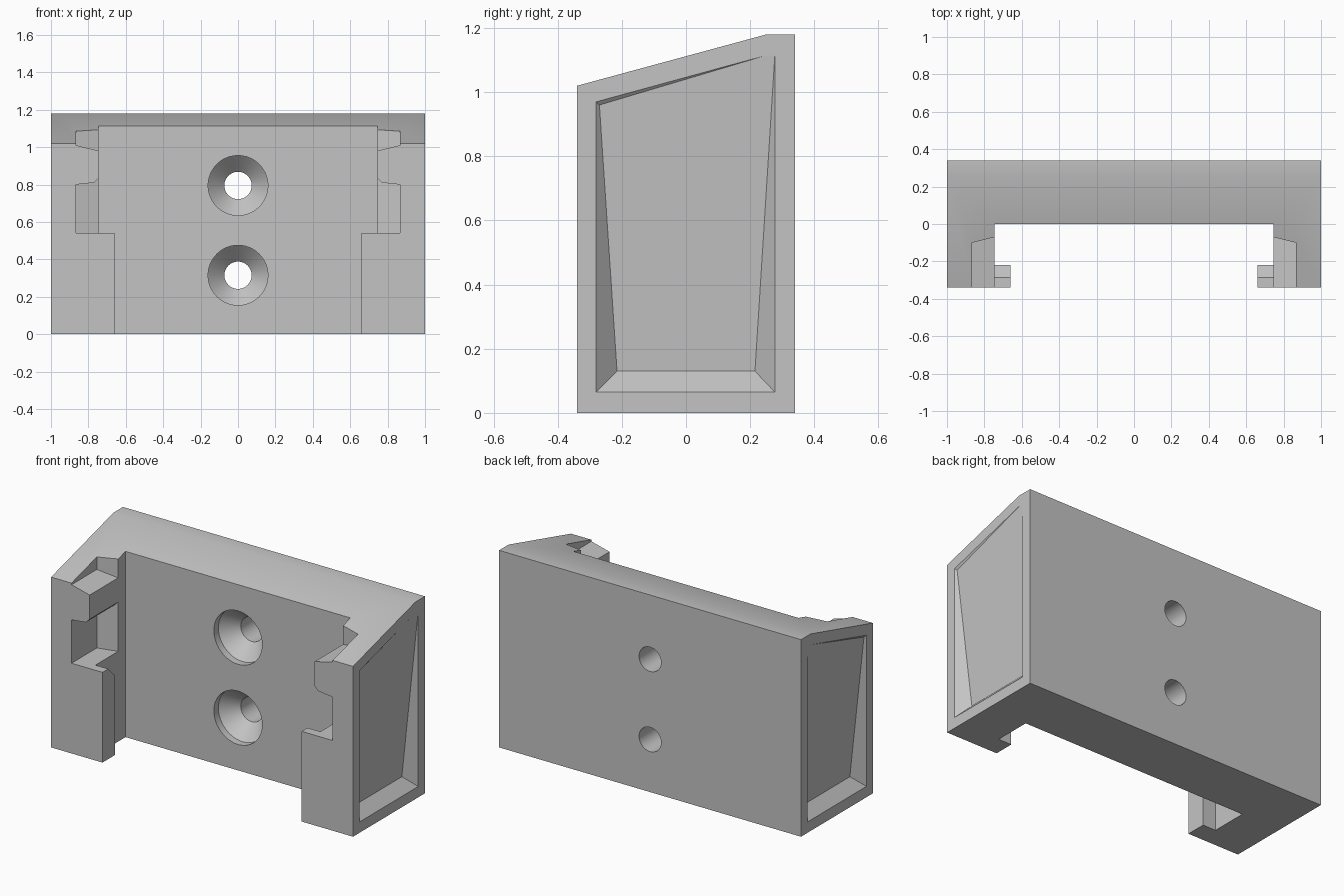
import bpy, bmesh, math
from mathutils import Vector

cube = bpy.data.objects.get("Cube")
if cube:
    bpy.data.objects.remove(cube)

gray = bpy.data.materials.new("plain gray")
gray.use_nodes = True
color = (0.55, 0.55, 0.55, 1)
gray.diffuse_color = color
gray.node_tree.nodes["Principled BSDF"].inputs["Base Color"].default_value = color


def make_object(name, bm):
    bmesh.ops.recalc_face_normals(bm, faces=bm.faces)
    mesh = bpy.data.meshes.new(name)
    bm.to_mesh(mesh)
    bm.free()
    obj = bpy.data.objects.new(name, mesh)
    bpy.context.collection.objects.link(obj)
    mesh.materials.append(gray)
    return obj


def prism(name, place, profile, start, end):
    """Extrude a 2D profile; place(a, b, t) maps it into space."""
    bm = bmesh.new()
    rings = [[bm.verts.new(place(a, b, t)) for a, b in profile] for t in (start, end)]
    bm.faces.new(rings[0])
    bm.faces.new(rings[1])
    n = len(profile)
    for i in range(n):
        j = (i + 1) % n
        bm.faces.new((rings[0][i], rings[0][j], rings[1][j], rings[1][i]))
    return make_object(name, bm)


def along_x(y, z, t):
    return (t, y, z)


def along_z(x, y, t):
    return (x, y, t)


# Main block with sloped top
body = prism("bracket_body", along_x,
             [(-.34, 0), (.34, 0), (.34, 1.18), (.25, 1.18), (-.34, 1.02)], -1, 1)
cutters = []

# Vertical channel that leaves a lip on each arm
half = [(.66, -.5), (.66, -.22), (.745, -.22), (.745, 0)]
cutters.append(prism("channel_cutter", along_z,
                     half + [(-x, y) for x, y in reversed(half)], -.1, 1.4))

# Space above the lips, with chamfered lip ends
cutters.append(prism("lip_end_cutter", along_x,
                     [(-.5, .54), (-.285, .54), (-.22, .475), (-.1, .475),
                      (-.1, 1.4), (-.5, 1.4)], -.745, .745))

lower_notch = [(.7, .54), (.865, .54), (.865, .8), (.77, .81), (.745, .835), (.7, .88)]
upper_notch = [(.7, .969), (.865, 1.01), (.865, 1.4), (.7, 1.4)]
opening = [(-.28, .065), (.277, .065), (.277, 1.115), (.25, 1.115), (-.28, .97)]
floor = [(-.215, .13), (.215, .13), (.274, 1.09), (-.27, .96)]

for side, label in ((1, "left"), (-1, "right")):
    # Notches above and below the arm tab, with a slanted back wall
    def notch_place(x, z, t):
        return (side * x, -.5 if t == 0 else -.07 - (x - .745) * .25, z)
    cutters.append(prism(label + "_lower_notch_cutter", notch_place, lower_notch, 0, 1))
    cutters.append(prism(label + "_upper_notch_cutter", notch_place, upper_notch, 0, 1))

    # Tapered recess in the outer side, deepest at the bottom
    bm = bmesh.new()
    for y, z in opening:
        bm.verts.new((side, y, z))
        bm.verts.new((side * 1.1, y, z))
    for y, z in floor:
        bm.verts.new((side * (1 - .065 * (1.11 - z) / .98), y, z))
    hull = bmesh.ops.convex_hull(bm, input=bm.verts)
    bmesh.ops.dissolve_limit(bm, angle_limit=math.radians(.5), verts=bm.verts, edges=bm.edges)
    cutters.append(make_object(label + "_recess_cutter", bm))

# Countersunk screw holes
hole_heights = (.795, .315)
hole_profile = [(.16, -.1), (.16, .043), (.073, .13), (.073, .5)]
for z in hole_heights:
    bm = bmesh.new()
    rings = []
    for r, y in hole_profile:
        rings.append([bm.verts.new((r * math.cos(math.tau * i / 48), y,
                                    z + r * math.sin(math.tau * i / 48))) for i in range(48)])
    for a, b in zip(rings, rings[1:]):
        for i in range(48):
            j = (i + 1) % 48
            bm.faces.new((a[i], a[j], b[j], b[i]))
    bm.faces.new(rings[0])
    bm.faces.new(rings[-1])
    cutters.append(make_object("screw_hole_cutter", bm))

# Carve the body, then drop the cutters
for cutter in cutters:
    cutter.hide_render = True
    mod = body.modifiers.new(cutter.name, "BOOLEAN")
    mod.operation = "DIFFERENCE"
    mod.solver = "EXACT"
    mod.object = cutter
bpy.context.view_layer.update()
carved = bpy.data.meshes.new_from_object(
    body.evaluated_get(bpy.context.evaluated_depsgraph_get()))
body.modifiers.clear()
body.data = carved
for cutter in cutters:
    bpy.data.objects.remove(cutter)

# Smooth only the round holes and the sloped top
bpy.ops.object.select_all(action="DESELECT")
body.select_set(True)
bpy.context.view_layer.objects.active = body
bpy.ops.object.shade_smooth_by_angle(angle=math.radians(30))
for face in carved.polygons:
    c = face.center
    in_hole = c.y > .001 and c.y < .339 and any(
        Vector((c.x, c.z - z)).length < .17 for z in hole_heights)
    on_top = face.normal.z > .9 and c.z > 1.05
    face.use_smooth = in_hole or on_top
